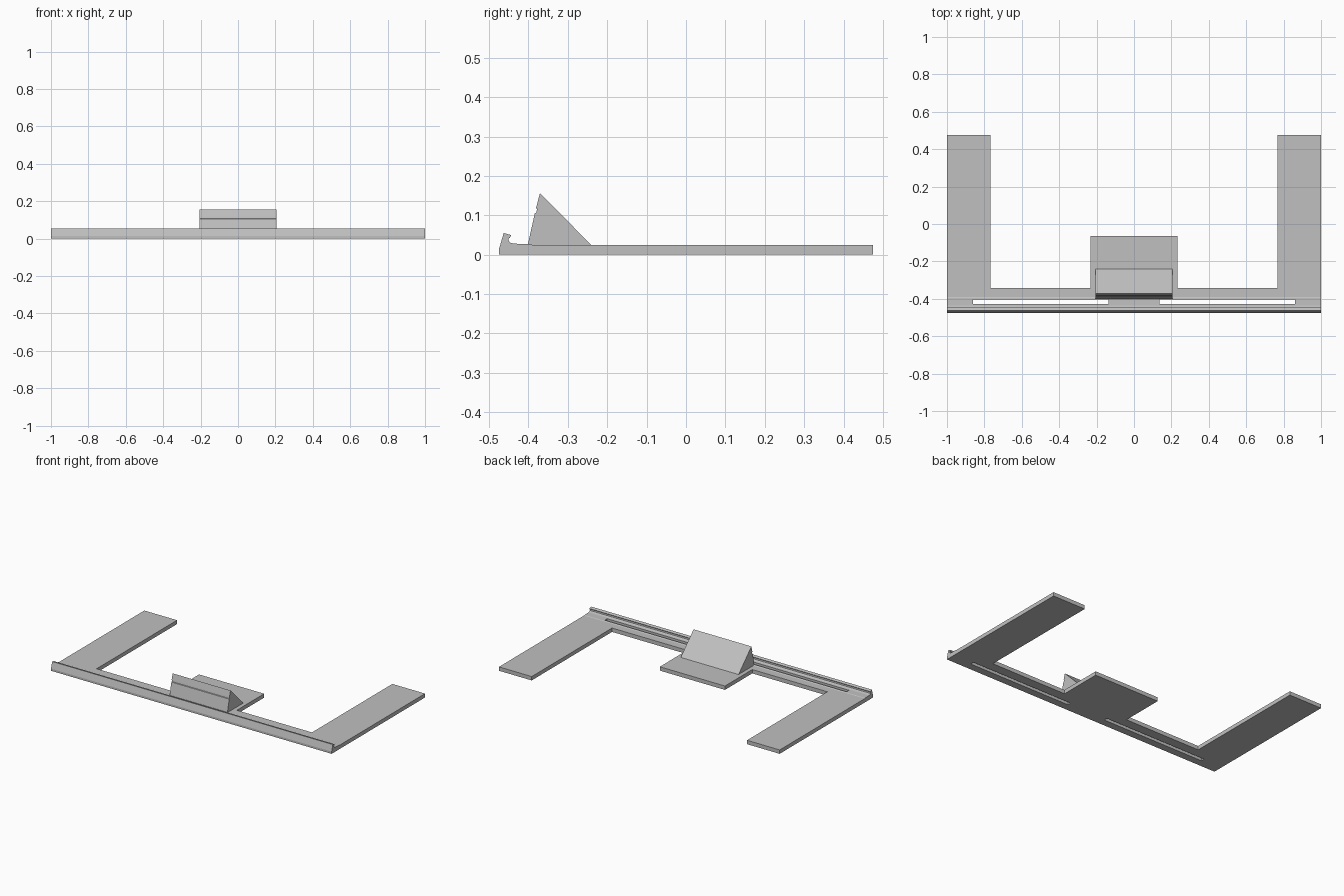
import bpy
import bmesh

cube = bpy.data.objects.get("Cube")
if cube:
    bpy.data.objects.remove(cube, do_unlink=True)

GREY = (0.53, 0.53, 0.53, 1)
grey = bpy.data.materials.new("plain grey")
grey.use_nodes = True
grey.diffuse_color = GREY
grey.node_tree.nodes["Principled BSDF"].inputs["Base Color"].default_value = GREY


def prism(name, points, offset):
    """Extrude a closed outline of 3D points along an offset."""
    bm = bmesh.new()
    face = bm.faces.new([bm.verts.new(p) for p in points])
    extruded = bmesh.ops.extrude_face_region(bm, geom=[face])["geom"]
    moved = [v for v in extruded if isinstance(v, bmesh.types.BMVert)]
    bmesh.ops.translate(bm, verts=moved, vec=offset)
    bmesh.ops.recalc_face_normals(bm, faces=bm.faces)
    mesh = bpy.data.meshes.new(name)
    bm.to_mesh(mesh)
    bm.free()
    mesh.materials.append(grey)
    obj = bpy.data.objects.new(name, mesh)
    bpy.context.collection.objects.link(obj)
    return obj


def side_prism(name, profile, half):
    """Extrude a (y, z) profile across the width."""
    return prism(name, [(-half, y, z) for y, z in profile], (2 * half, 0, 0))


def combine(target, tool, operation):
    mod = target.modifiers.new(operation.title(), 'BOOLEAN')
    mod.operation = operation
    mod.solver = 'EXACT'
    mod.object = tool
    bpy.context.view_layer.objects.active = target
    bpy.ops.object.modifier_apply(modifier=mod.name)
    bpy.data.objects.remove(tool, do_unlink=True)


# Flat base: two long side arms and a short centre tab
half_outline = [(1, -0.42), (1, 0.475), (0.767, 0.475), (0.767, -0.343),
                (0.232, -0.343), (0.232, -0.065)]
outline = half_outline + [(-x, y) for x, y in reversed(half_outline)]
base = prism("base_frame", [(x, y, 0) for x, y in outline], (0, 0, 0.025))

# Front rail with a hooked lip and a rounded inner trough
rail = side_prism("front_rail", [
    (-0.475, 0), (-0.475, 0.014), (-0.463, 0.055), (-0.444, 0.05),
    (-0.447, 0.043), (-0.451, 0.041), (-0.45, 0.035), (-0.445, 0.03),
    (-0.436, 0.028), (-0.395, 0.027), (-0.391, 0.025), (-0.391, 0)], 1)
combine(base, rail, 'UNION')

# Two long slots through the rail
for side in (-1, 1):
    slot = prism("slot_cutter",
                 [(side * x, y, -0.1) for x, y in
                  ((0.137, -0.427), (0.862, -0.427), (0.862, -0.404), (0.137, -0.404))],
                 (0, 0, 0.3))
    combine(base, slot, 'DIFFERENCE')

# Leaning support wedge with a fine groove on its front
side_prism("support_wedge", [
    (-0.402, 0.0245), (-0.384, 0.105), (-0.38, 0.107), (-0.378, 0.117),
    (-0.381, 0.118), (-0.371, 0.156), (-0.24, 0.0245)], 0.206)
